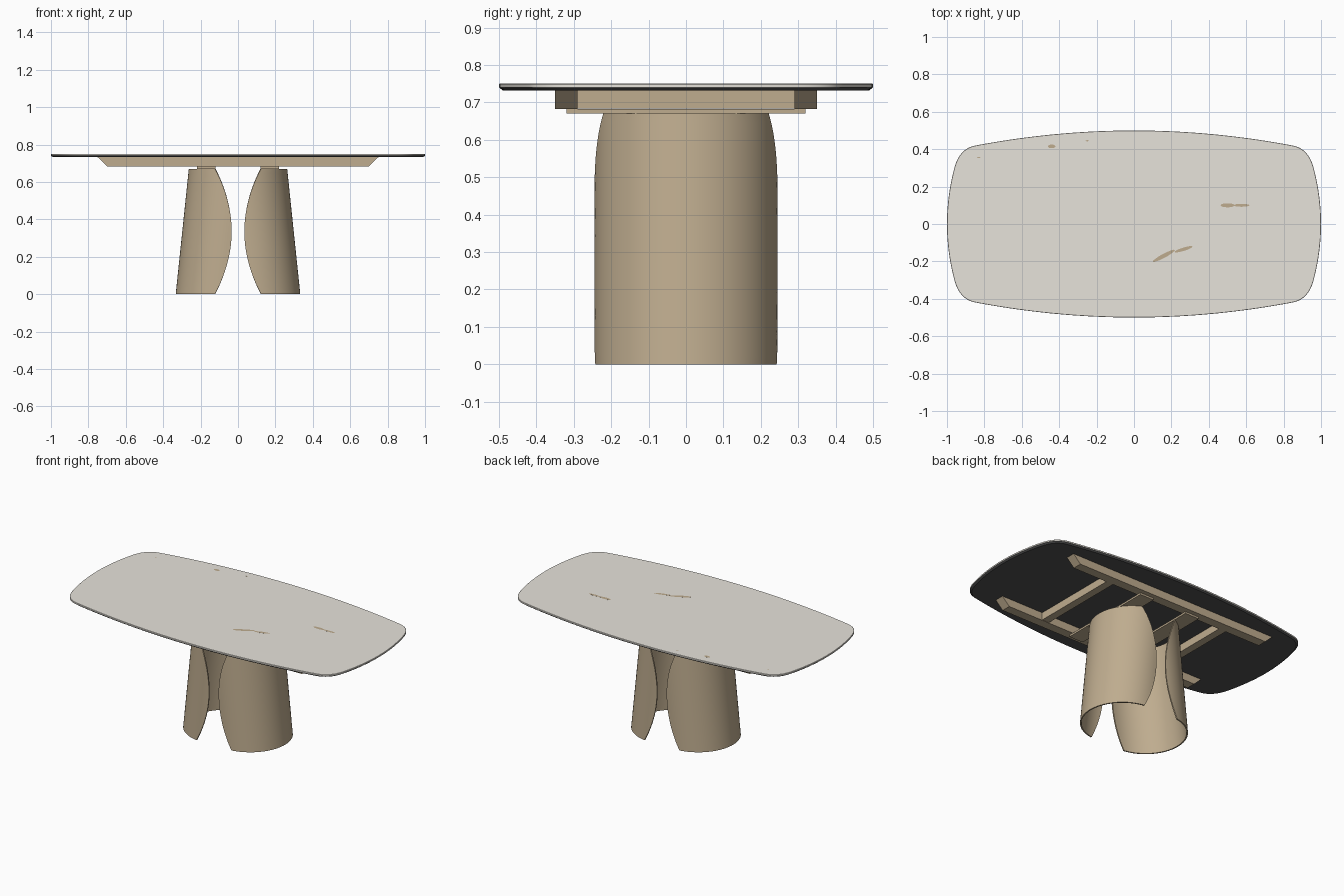
import bpy, bmesh, math

if "Cube" in bpy.data.objects:
    bpy.data.objects.remove(bpy.data.objects["Cube"])


def material(name, rgb):
    m = bpy.data.materials.new(name)
    m.diffuse_color = (*rgb, 1)
    m.use_nodes = True
    m.node_tree.nodes["Principled BSDF"].inputs["Base Color"].default_value = m.diffuse_color
    return m


STONE = material("pale stone", (0.80, 0.77, 0.71))
TAN = material("tan lacquer", (0.52, 0.415, 0.275))
DARK = material("dark underside", (0.08, 0.08, 0.08))


def finish(name, bm, mat, smooth=True):
    bmesh.ops.recalc_face_normals(bm, faces=bm.faces)
    me = bpy.data.meshes.new(name)
    bm.to_mesh(me)
    bm.free()
    me.materials.append(mat)
    if smooth:
        me.shade_smooth()
        me.set_sharp_from_angle(angle=math.radians(30))
    ob = bpy.data.objects.new(name, me)
    bpy.context.collection.objects.link(ob)
    return ob


def loft(name, rings, mat, smooth=True):
    """Closed solid from a stack of matching 3D rings."""
    bm = bmesh.new()
    rows = [[bm.verts.new(p) for p in ring] for ring in rings]
    n = len(rows[0])
    for a, b in zip(rows, rows[1:]):
        for i in range(n):
            bm.faces.new((a[i], a[(i + 1) % n], b[(i + 1) % n], b[i]))
    bm.faces.new(rows[0])
    bm.faces.new(rows[-1])
    return finish(name, bm, mat, smooth)


def box(name, x0, x1, y0, y1, z0, z1, mat, slant=0.0):
    """Box whose ends along x can slope inwards towards the bottom."""
    def ring(z, d):
        return [(x0 + d, y0, z), (x1 - d, y0, z), (x1 - d, y1, z), (x0 + d, y1, z)]
    return loft(name, [ring(z0, slant), ring(z1, 0)], mat, False)


# Table outline: bowed long and short sides with rounded corners
quarter = [(1 - 0.44 * y * y, y) for y in [0.3 * i / 10 for i in range(11)]]
p0, p1, p2 = quarter[-1], (0.933, 0.4033), (0.85, 0.419)
for i in range(1, 12):
    t = i / 12
    quarter.append(tuple((1 - t) ** 2 * a + 2 * t * (1 - t) * b + t * t * c
                         for a, b, c in zip(p0, p1, p2)))
quarter += [(x, 0.5 - 0.112 * x * x) for x in [0.85 * (1 - i / 16) for i in range(17)]]
half = quarter + [(-x, y) for x, y in quarter[-2::-1]]
outline = half + [(x, -y) for x, y in half[-2:0:-1]]


def top_ring(z, inset):
    return [(x * (1 - inset), y * (1 - 2 * inset), z) for x, y in outline]


# Stone slab and the dark bevelled board beneath it
loft("table_top", [top_ring(0.740, 0), top_ring(0.7485, 0), top_ring(0.75, 0.0015)], STONE)
loft("top_backing", [top_ring(0.732, 0.010), top_ring(0.740, 0.0005)], DARK)

# Small tan veins lying on the stone: centre x, y, half length, half width, angle
veins = [(0.50, 0.10, 0.037, 0.011, 0), (0.575, 0.10, 0.042, 0.008, 0),
         (0.16, -0.17, 0.067, 0.011, 28), (0.265, -0.135, 0.050, 0.009, 17),
         (-0.44, 0.415, 0.02, 0.010, 0), (-0.83, 0.355, 0.01, 0.003, 0),
         (-0.25, 0.445, 0.01, 0.003, 0)]
for k, (cx, cy, a, b, deg) in enumerate(veins):
    c, s = math.cos(math.radians(deg)), math.sin(math.radians(deg))
    pts = [(a * math.cos(i * math.pi / 8), b * math.sin(i * math.pi / 8)) for i in range(16)]
    loft(f"stone_vein_{k + 1}",
         [[(cx + u * c - v * s, cy + u * s + v * c, z) for u, v in pts] for z in (0.7495, 0.7501)],
         TAN, False)

# Underframe: two long rails with sloping ends, cross beams and leg plates
for s, side in ((-1, "front"), (1, "back")):
    y0, y1 = sorted((s * 0.29, s * 0.35))
    box(f"{side}_rail", -0.75, 0.75, y0, y1, 0.682, 0.732, TAN, 0.052)
for s, side in ((-1, "left"), (1, "right")):
    x0, x1 = sorted((s * 0.40, s * 0.45))
    box(f"{side}_cross_beam", x0, x1, -0.29, 0.29, 0.684, 0.732, TAN)
    x0, x1 = sorted((s * 0.12, s * 0.22))
    box(f"{side}_leg_plate", x0, x1, -0.32, 0.32, 0.670, 0.682, TAN)

# Legs: leaning open shells with inner edges bowed towards the middle
H, R, WALL, COLS, ROWS = 0.67, 0.245, 0.008, 40, 28


def leg(name, s):
    bm = bmesh.new()
    rows = []
    for j in range(ROWS + 1):
        z = H * j / ROWS
        cx = 0.088 - 0.07 * z / H
        u = z / (H / 2) - 1
        edge = 0.034 + 0.089 * u * u
        a = math.acos((edge - cx) / R)
        angles = [a * (2 * i / COLS - 1) for i in range(COLS + 1)]
        row = [(R, t) for t in angles] + [(R - WALL, t) for t in reversed(angles)]
        rows.append([bm.verts.new((s * (cx + r * math.cos(t)), r * math.sin(t), z))
                     for r, t in row])
    n = len(rows[0])
    for p, q in zip(rows, rows[1:]):
        for i in range(n):
            bm.faces.new((p[i], p[(i + 1) % n], q[(i + 1) % n], q[i]))
    # Rims along the floor and the top
    for row in (rows[0], rows[-1]):
        for i in range(COLS):
            bm.faces.new((row[i], row[i + 1], row[n - 2 - i], row[n - 1 - i]))
    finish(name, bm, TAN)


leg("left_leg", -1)
leg("right_leg", 1)
